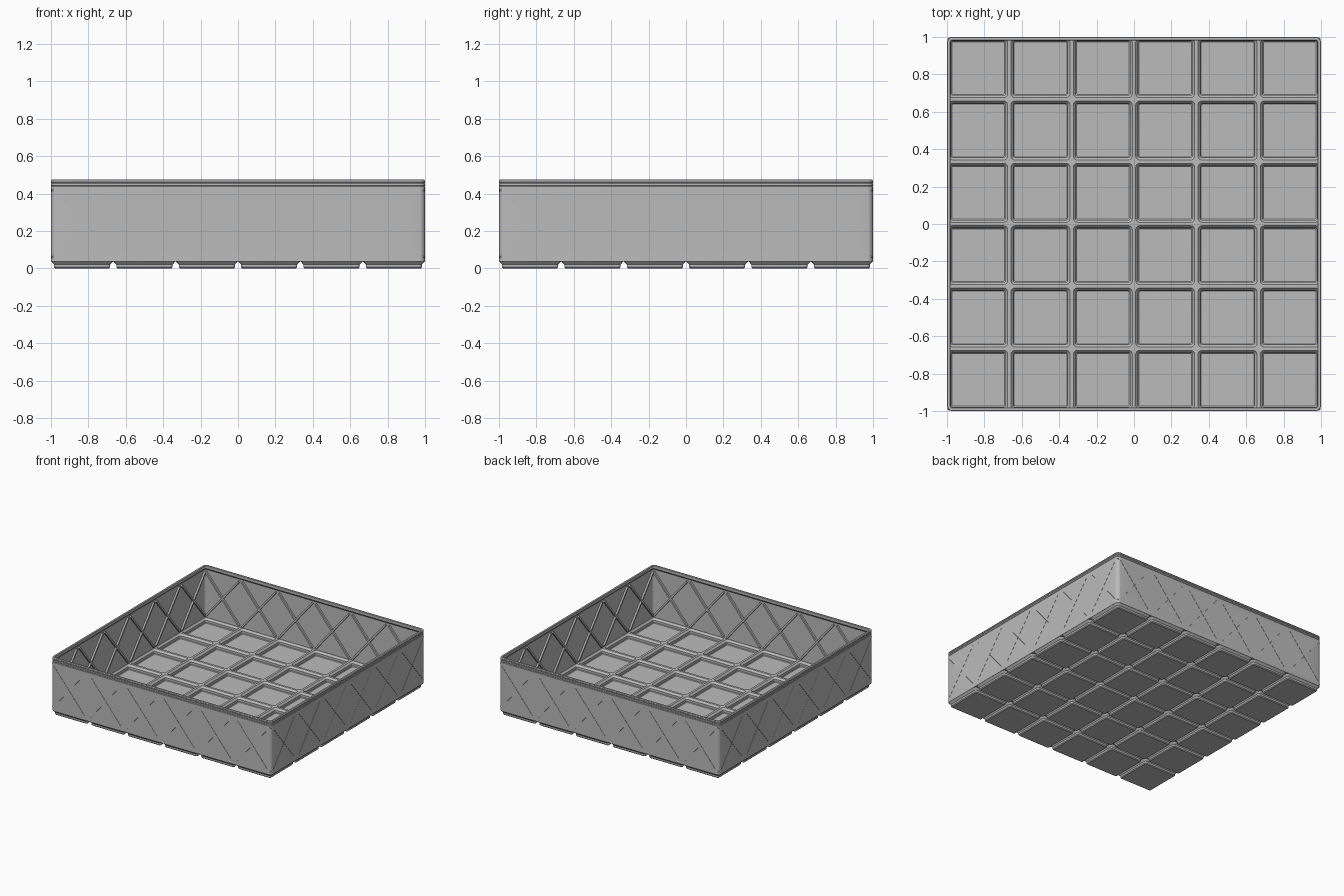
import bpy, bmesh, math
from mathutils import Vector, Matrix

if "Cube" in bpy.data.objects:
    bpy.data.objects.remove(bpy.data.objects["Cube"])

CELLS = 6
CELL = 2 / CELLS
R = 0.03          # outer corner radius
SEG = 6

grey = bpy.data.materials.new("plain_grey")
grey.diffuse_color = (0.5, 0.5, 0.5, 1)
grey.use_nodes = True
grey.node_tree.nodes["Principled BSDF"].inputs["Base Color"].default_value = grey.diffuse_color


def rounded_loop(bm, cx, cy, z, half, radii):
    """Ring of vertices round a square; one radius per corner."""
    ring = []
    for k, (sx, sy) in enumerate([(1, 1), (-1, 1), (-1, -1), (1, -1)]):
        r = radii[k]
        for i in range(SEG + 1):
            a = math.pi / 2 * (k + i / SEG)
            ring.append(bm.verts.new((cx + sx * (half - r) + r * math.cos(a),
                                      cy + sy * (half - r) + r * math.sin(a), z)))
    return ring


def bridge(bm, a, b):
    n = len(a)
    for i in range(n):
        j = (i + 1) % n
        bm.faces.new((a[i], a[j], b[j], b[i]))


def finish(bm, name, smooth=True):
    bmesh.ops.recalc_face_normals(bm, faces=bm.faces[:])
    me = bpy.data.meshes.new(name)
    bm.to_mesh(me)
    bm.free()
    me.materials.append(grey)
    ob = bpy.data.objects.new(name, me)
    bpy.context.collection.objects.link(ob)
    if smooth:
        bpy.ops.object.select_all(action='DESELECT')
        ob.select_set(True)
        bpy.context.view_layer.objects.active = ob
        bpy.ops.object.shade_smooth_by_angle(angle=math.radians(30))
    return ob


# Floor: hollow stepped feet, joined by raised ridges
OUTER = [(0.0235, 0), (0.017, 0.0064), (0.017, 0.0207), (0.001, 0.037)]
INNER = [(0.009, 0.044), (0.022, 0.029), (0.022, 0.011), (0.026, 0.006)]
bm = bmesh.new()
for ix in range(CELLS):
    for iy in range(CELLS):
        cx, cy = (ix + 0.5) * CELL - 1, (iy + 0.5) * CELL - 1
        # cell borders are square, except at the corners of the box
        edge = [R if (ix == (CELLS - 1 if sx > 0 else 0) and
                      iy == (CELLS - 1 if sy > 0 else 0)) else 0
                for sx, sy in [(1, 1), (-1, 1), (-1, -1), (1, -1)]]

        def ring(inset, z):
            r = max(R - inset, 0.008)
            return rounded_loop(bm, cx, cy, z, CELL / 2 - inset, [r] * 4)

        rings = [ring(*p) for p in OUTER]
        rings += [rounded_loop(bm, cx, cy, z, CELL / 2, edge) for z in (0.037, 0.044)]
        rings += [ring(*p) for p in INNER]
        for a, b in zip(rings, rings[1:]):
            bridge(bm, a, b)
        bm.faces.new(rings[0])
        bm.faces.new(rings[-1])
        bmesh.ops.remove_doubles(bm, verts=[v for r in rings for v in r], dist=1e-5)
finish(bm, "floor_feet")

# Wall: thin sheet with a thickened, grooved rim
WALL = [(0, 0.037), (0, 0.437), (0.003, 0.440), (0, 0.443), (0, 0.453),
        (0.003, 0.456), (0, 0.459), (0, 0.467), (0.002, 0.469), (0, 0.471),
        (0.003, 0.475), (0.016, 0.475), (0.018, 0.473), (0.018, 0.452),
        (0.006, 0.438), (0.006, 0.037)]
bm = bmesh.new()
rings = [rounded_loop(bm, 0, 0, z, 1 - d, [R - d] * 4) for d, z in WALL]
for a, b in zip(rings, rings[1:] + rings[:1]):
    bridge(bm, a, b)
wall = finish(bm, "wall", smooth=False)


def diagonal_bars(name, slants, margin, width, near, far):
    """Slanted bars on all four walls, between two distances from the centre."""
    bm = bmesh.new()
    for side in range(4):
        turn = Matrix.Rotation(side * math.pi / 2, 4, 'Z')
        for i in range(CELLS):
            c = (i + 0.5) * CELL - 1
            for s in slants:
                run = CELL / 2 - margin
                rise = run * 0.2 / (CELL / 2)
                d = Vector((s * run, 0, rise))
                n = Vector((-rise, 0, s * run)).normalized() * width / 2
                corners = []
                for y in (-near, -far):
                    mid = Vector((c, y, 0.24))
                    corners.append([bm.verts.new(turn @ p) for p in
                                    (mid - d - n, mid + d - n, mid + d + n, mid - d + n)])
                bridge(bm, *corners)
                bm.faces.new(corners[0])
                bm.faces.new(corners[1])
    return finish(bm, name, smooth=False)


# Crossed stiffening ribs inside the wall
diagonal_bars("wall_ribs", (1, -1), 0.014, 0.014, 0.980, 0.996)

# Hairline slits outside, one along each rib
for slant in (1, -1):
    cutter = diagonal_bars("slit_cutter", (slant,), 0.03, 0.0018, 0.990, 1.006)
    mod = wall.modifiers.new("slits", 'BOOLEAN')
    mod.operation = 'DIFFERENCE'
    mod.solver = 'EXACT'
    mod.object = cutter
    bpy.ops.object.select_all(action='DESELECT')
    wall.select_set(True)
    bpy.context.view_layer.objects.active = wall
    bpy.ops.object.modifier_apply(modifier=mod.name)
    bpy.data.objects.remove(cutter)
bpy.ops.object.shade_smooth_by_angle(angle=math.radians(30))
